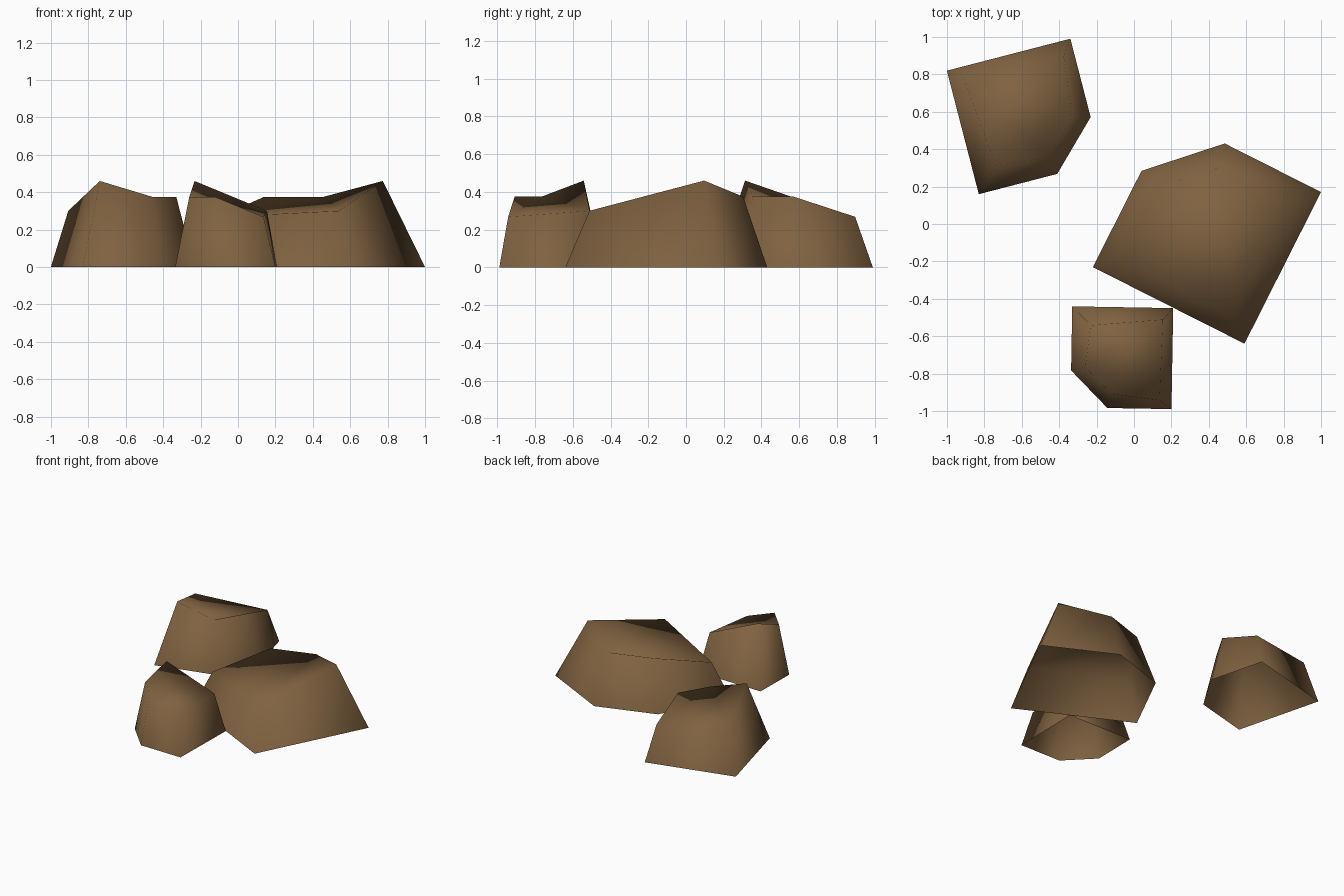
import bpy, bmesh
from math import radians
from mathutils import Matrix

if "Cube" in bpy.data.objects:
    bpy.data.objects.remove(bpy.data.objects["Cube"])

brown = bpy.data.materials.new("earth_brown")
brown.diffuse_color = (0.215, 0.122, 0.052, 1)
brown.use_nodes = True
brown.node_tree.nodes["Principled BSDF"].inputs["Base Color"].default_value = brown.diffuse_color

# One rock shape: a square with a cut corner, tapering to a tilted top
BASE = [(-1, 1), (-1, -0.27), (-0.27, -1), (1, -1), (1, 1)]
TOP = [(-0.63, 0.63, 0.46), (-0.72, -0.2, 0.375), (-0.2, -0.72, 0.375),
       (0.76, -0.83, 0.268), (0.8, 0.77, 0.3)]


def rock(name, x, y, half, angle):
    bm = bmesh.new()
    low = [bm.verts.new((px, py, 0)) for px, py in BASE]
    high = [bm.verts.new(p) for p in TOP]
    for i in range(5):
        j = (i + 1) % 5
        bm.faces.new((low[i], low[j], high[j], high[i]))
    bm.faces.new(high)  # closed top, open underside
    for f in bm.faces:
        f.smooth = True
    place = (Matrix.Translation((x, y, 0)) @ Matrix.Rotation(radians(angle), 4, 'Z')
             @ Matrix.Diagonal((half, half, 1, 1)))
    bm.transform(place)
    me = bpy.data.meshes.new(name)
    bm.to_mesh(me)
    bm.free()
    me.materials.append(brown)
    bpy.context.collection.objects.link(bpy.data.objects.new(name, me))


# Three copies, turned and widened, all of the same height
rock("large_rock", 0.39, -0.03, 0.454, -116.8)
rock("medium_rock", -0.585, 0.575, 0.341, 104.5)
rock("small_rock", -0.065, -0.715, 0.27, -1)
